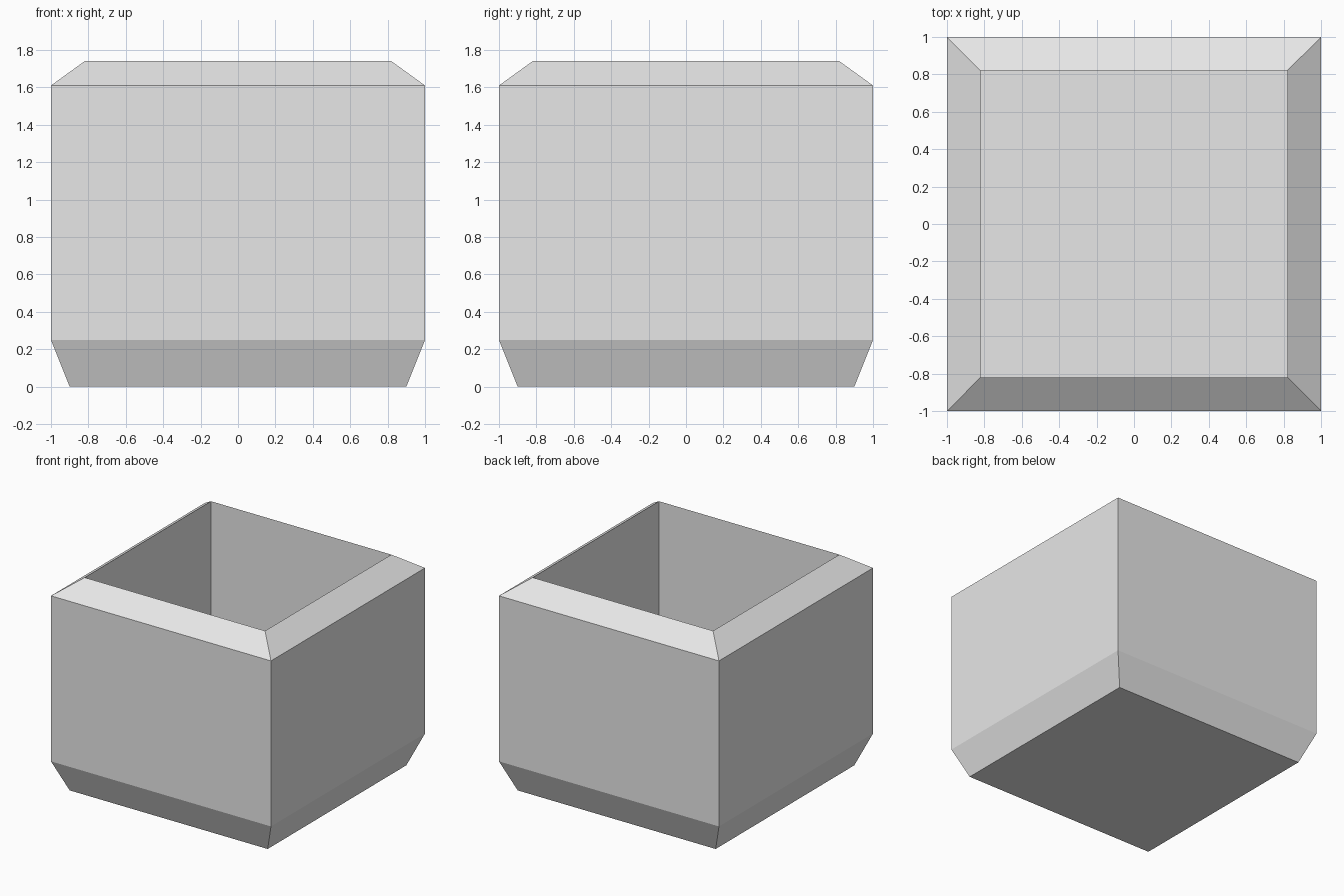
import bpy
import bmesh

# Remove the default cube
cube = bpy.data.objects.get("Cube")
if cube:
    bpy.data.objects.remove(cube, do_unlink=True)

# Plain grey material
grey = bpy.data.materials.new("light_grey")
grey.use_nodes = True
colour = (0.8, 0.8, 0.8, 1)
grey.diffuse_color = colour
grey.node_tree.nodes["Principled BSDF"].inputs["Base Color"].default_value = colour


def square_ring(bm, half, z):
    corners = ((-1, -1), (1, -1), (1, 1), (-1, 1))
    return [bm.verts.new((x * half, y * half, z)) for x, y in corners]


def square_loft(name, profile, material):
    """Loft square rings along a (half width, height) profile and cap both ends."""
    bm = bmesh.new()
    rings = [square_ring(bm, half, z) for half, z in profile]
    for low, high in zip(rings, rings[1:]):
        for i in range(4):
            j = (i + 1) % 4
            bm.faces.new((low[i], low[j], high[j], high[i]))
    bm.faces.new(reversed(rings[0]))
    bm.faces.new(rings[-1])
    bmesh.ops.recalc_face_normals(bm, faces=bm.faces)
    mesh = bpy.data.meshes.new(name)
    bm.to_mesh(mesh)
    bm.free()
    mesh.materials.append(material)
    obj = bpy.data.objects.new(name, mesh)
    bpy.context.collection.objects.link(obj)
    return obj


# Tapered foot, upright walls, sloped rim, then straight down to the inner floor
pot_profile = [(0.90, 0), (1, 0.25), (1, 1.61), (0.82, 1.74), (0.82, 0.25)]
square_loft("square_planter", pot_profile, grey)
